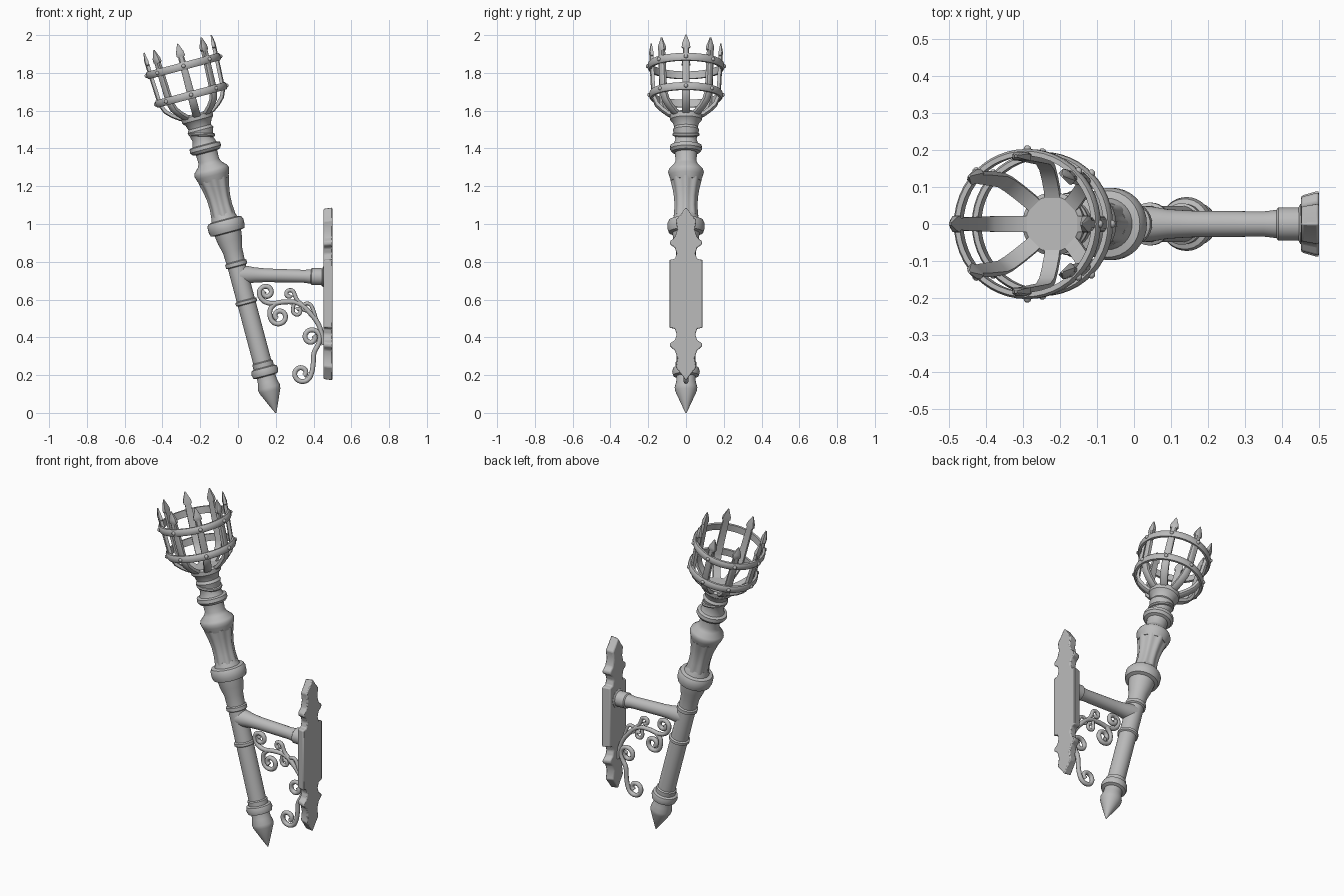
import bpy, bmesh
from math import sin, cos, pi, radians
from mathutils import Matrix, Vector

cube = bpy.data.objects.get("Cube")
if cube:
    bpy.data.objects.remove(cube, do_unlink=True)

iron = bpy.data.materials.new("grey iron")
iron.use_nodes = True
GREY = (0.5, 0.5, 0.5, 1)
iron.diffuse_color = GREY
iron.node_tree.nodes["Principled BSDF"].inputs["Base Color"].default_value = GREY

# The torch leans back towards -x from its lower tip
TORCH = Matrix.Translation((0.2, 0, 0)) @ Matrix.Rotation(radians(-14.9), 4, 'Y')


def finish(obj, angle=35):
    bpy.ops.object.select_all(action='DESELECT')
    obj.select_set(True)
    bpy.context.view_layer.objects.active = obj
    if obj.type == 'CURVE':
        bpy.ops.object.convert(target='MESH')
    bpy.ops.object.shade_smooth_by_angle(angle=radians(angle))
    return obj


def add_mesh(name, bm, matrix=Matrix(), angle=35):
    bmesh.ops.recalc_face_normals(bm, faces=bm.faces[:])
    mesh = bpy.data.meshes.new(name)
    bm.to_mesh(mesh)
    bm.free()
    mesh.materials.append(iron)
    obj = bpy.data.objects.new(name, mesh)
    obj.matrix_world = matrix
    bpy.context.collection.objects.link(obj)
    return finish(obj, angle)


def lathe(name, profile, matrix, closed=False, sides=32, lobes=0.0):
    """Revolve (height, radius) points about local z."""
    bm = bmesh.new()
    rings = []
    for h, r in profile:
        ring = []
        for i in range(sides):
            a = 2 * pi * i / sides
            rr = r * (1 + lobes * cos(8 * a))
            ring.append(bm.verts.new((rr * cos(a), rr * sin(a), h)))
        rings.append(ring)
    pairs = list(zip(rings, rings[1:]))
    if closed:
        pairs.append((rings[-1], rings[0]))
    else:
        bm.faces.new(rings[0])
        bm.faces.new(rings[-1])
    for lo, hi in pairs:
        for i in range(sides):
            j = (i + 1) % sides
            bm.faces.new((lo[i], lo[j], hi[j], hi[i]))
    return add_mesh(name, bm, matrix)


# Torch handle: pointed foot, shaft and collars
lathe("handle", [
    (0, 0.003), (0.05, 0.026), (0.12, 0.057), (0.14, 0.06), (0.17, 0.052), (0.2, 0.05),
    (0.205, 0.068), (0.225, 0.073), (0.245, 0.068), (0.25, 0.055), (0.275, 0.056),
    (0.28, 0.049), (0.595, 0.049), (0.6, 0.058), (0.615, 0.058), (0.62, 0.049),
    (0.8, 0.049), (0.805, 0.058), (0.825, 0.058), (0.83, 0.05), (0.89, 0.053),
    (0.94, 0.066), (0.985, 0.072), (0.99, 0.092), (1.01, 0.098), (1.04, 0.098),
    (1.055, 0.09), (1.06, 0.07), (1.09, 0.06)], TORCH)

# Fluted vase
lathe("fluted_vase", [
    (1.08, 0.062), (1.13, 0.058), (1.18, 0.06), (1.23, 0.068), (1.28, 0.08)],
    TORCH, sides=64, lobes=0.05)

# Neck and cup under the basket
lathe("neck", [
    (1.27, 0.078), (1.3, 0.09), (1.32, 0.095), (1.335, 0.09), (1.36, 0.065), (1.38, 0.056),
    (1.425, 0.058), (1.43, 0.075), (1.445, 0.085), (1.465, 0.083), (1.47, 0.066),
    (1.5, 0.056), (1.53, 0.064), (1.55, 0.07), (1.565, 0.062), (1.59, 0.07),
    (1.605, 0.084), (1.63, 0.086), (1.64, 0.075)], TORCH)

# Slanted band wrapped round the neck
band = [(0.01 * sin(2 * pi * i / 8), 0.062 + 0.01 * cos(2 * pi * i / 8)) for i in range(8)]
lathe("neck_twist", band,
      TORCH @ Matrix.Translation((0, 0, 1.525)) @ Matrix.Rotation(0.3, 4, 'Y'), closed=True)

# Basket hoops
for name, h, r in (("lower_hoop", 1.742, 0.192), ("upper_hoop", 1.9, 0.2)):
    lathe(name, [(h - 0.02, r - 0.016), (h - 0.02, r - 0.003), (h - 0.01, r + 0.003),
                 (h + 0.01, r + 0.003), (h + 0.02, r - 0.003), (h + 0.02, r - 0.016)],
          TORCH, closed=True, sides=48)

# Basket bars: height, radius, half width
BAR = [(1.625, 0.06, 0.021), (1.635, 0.09, 0.021), (1.66, 0.125, 0.021), (1.69, 0.155, 0.021),
       (1.73, 0.172, 0.02), (1.9, 0.181, 0.018), (1.95, 0.183, 0.016), (1.955, 0.183, 0.023),
       (1.975, 0.184, 0.021), (2.022, 0.184, 0.003)]


def bar(name, turn):
    bm = bmesh.new()
    prev = None
    for i, (h, r, w) in enumerate(BAR):
        a, b = BAR[max(i - 1, 0)], BAR[min(i + 1, len(BAR) - 1)]
        d = Vector((b[0] - a[0], b[1] - a[1])).normalized()
        n = Vector((d.x, 0, -d.y)) * min(0.011, w)
        c = Vector((r, 0, h))
        ring = [bm.verts.new(c + n * s + Vector((0, w * k, 0)))
                for s, k in ((-1, -1), (-1, 1), (0.5, 1), (1, 0.6), (1, -0.6), (0.5, -1))]
        if prev:
            for j in range(6):
                k = (j + 1) % 6
                bm.faces.new((prev[j], prev[k], ring[k], ring[j]))
        else:
            bm.faces.new(ring)
        prev = ring
    bm.faces.new(prev)
    # Rivets where the bar meets the hoops
    for h, r in ((1.742, 0.194), (1.9, 0.202)):
        bmesh.ops.create_uvsphere(bm, u_segments=10, v_segments=6, radius=0.011,
                                  matrix=Matrix.Translation((r, 0, h)))
    add_mesh(name, bm, TORCH @ Matrix.Rotation(turn, 4, 'Z'))


for i in range(8):
    bar(f"basket_bar_{i + 1}", i * pi / 4)

# Arm from torch to wall plate
ARM = Matrix.Translation((0.01, 0, 0.732)) @ Matrix.Rotation(radians(91.5), 4, 'Y')
lathe("arm", [(0, 0.05), (0.04, 0.047), (0.08, 0.04), (0.14, 0.036), (0.34, 0.034),
              (0.375, 0.038), (0.38, 0.045), (0.435, 0.045), (0.44, 0.054), (0.46, 0.054)], ARM)

# Wall plate: half-outline mirrored across and upside down
quarter = [(0.09, 0.18), (0.06, 0.185), (0.05, 0.215), (0.06, 0.245), (0.086, 0.262),
           (0.086, 0.28), (0.06, 0.3), (0.047, 0.34), (0.056, 0.39), (0.03, 0.42), (0, 0.46)]
half = [(y, -z) for y, z in reversed(quarter)] + quarter
outline = half + [(-y, z) for y, z in reversed(half[1:-1])]
bm = bmesh.new()
back = bm.faces.new([bm.verts.new((0.5, y, 0.63 + z)) for y, z in outline])
ext = bmesh.ops.extrude_face_region(bm, geom=[back], use_keep_orig=True)
for v in ext["geom"]:
    if isinstance(v, bmesh.types.BMVert):
        v.co.x = 0.452
        v.co.y *= 0.85
        v.co.z = 0.63 + (v.co.z - 0.63) * 0.985
plate = add_mesh("wall_plate", bm, angle=30)
bev = plate.modifiers.new("soft_edges", 'BEVEL')
bev.width = 0.006
bev.segments = 2


# Scrollwork in the plane y = 0
def spiral(cx, cz, r, start, sweep):
    """Points curling inwards from an outer angle, in degrees."""
    n = 12
    return [(cx + r * (1 - 0.65 * i / n) * cos(radians(start + sweep * i / n)),
             cz + r * (1 - 0.65 * i / n) * sin(radians(start + sweep * i / n)))
            for i in range(n + 1)]


def scroll(name, points, thick=0.013):
    cu = bpy.data.curves.new(name, 'CURVE')
    cu.dimensions = '3D'
    cu.bevel_depth = thick
    cu.bevel_resolution = 2
    cu.resolution_u = 4
    cu.use_fill_caps = True
    sp = cu.splines.new('BEZIER')
    sp.bezier_points.add(len(points) - 1)
    for p, (x, z) in zip(sp.bezier_points, points):
        p.co = (x, 0, z)
        p.handle_left_type = p.handle_right_type = 'AUTO'
    cu.materials.append(iron)
    obj = bpy.data.objects.new(name, cu)
    bpy.context.collection.objects.link(obj)
    finish(obj, 50)


scroll("scroll_stem", spiral(0.15, 0.638, 0.037, 180, -400)[::-1]
       + [(0.128, 0.6), (0.17, 0.58), (0.25, 0.588), (0.32, 0.58), (0.38, 0.53),
          (0.425, 0.47), (0.445, 0.41), (0.455, 0.36)])
scroll("scroll_large_curl", [(0.2, 0.582), (0.172, 0.55)] + spiral(0.217, 0.512, 0.047, 180, 420))
scroll("scroll_upper_curl", [(0.34, 0.572), (0.315, 0.595)] + spiral(0.273, 0.628, 0.026, 0, 330), 0.011)
scroll("scroll_side_curl", [(0.3, 0.588), (0.292, 0.56)] + spiral(0.315, 0.54, 0.024, 190, 300), 0.01)
scroll("scroll_outer_curl", [(0.415, 0.49), (0.4, 0.54)] + spiral(0.362, 0.555, 0.03, 10, 280), 0.01)
scroll("scroll_lower", spiral(0.388, 0.4, 0.046, 0, 400)[::-1]
       + [(0.424, 0.36), (0.403, 0.32), (0.398, 0.26)] + spiral(0.337, 0.21, 0.05, -10, -400))
